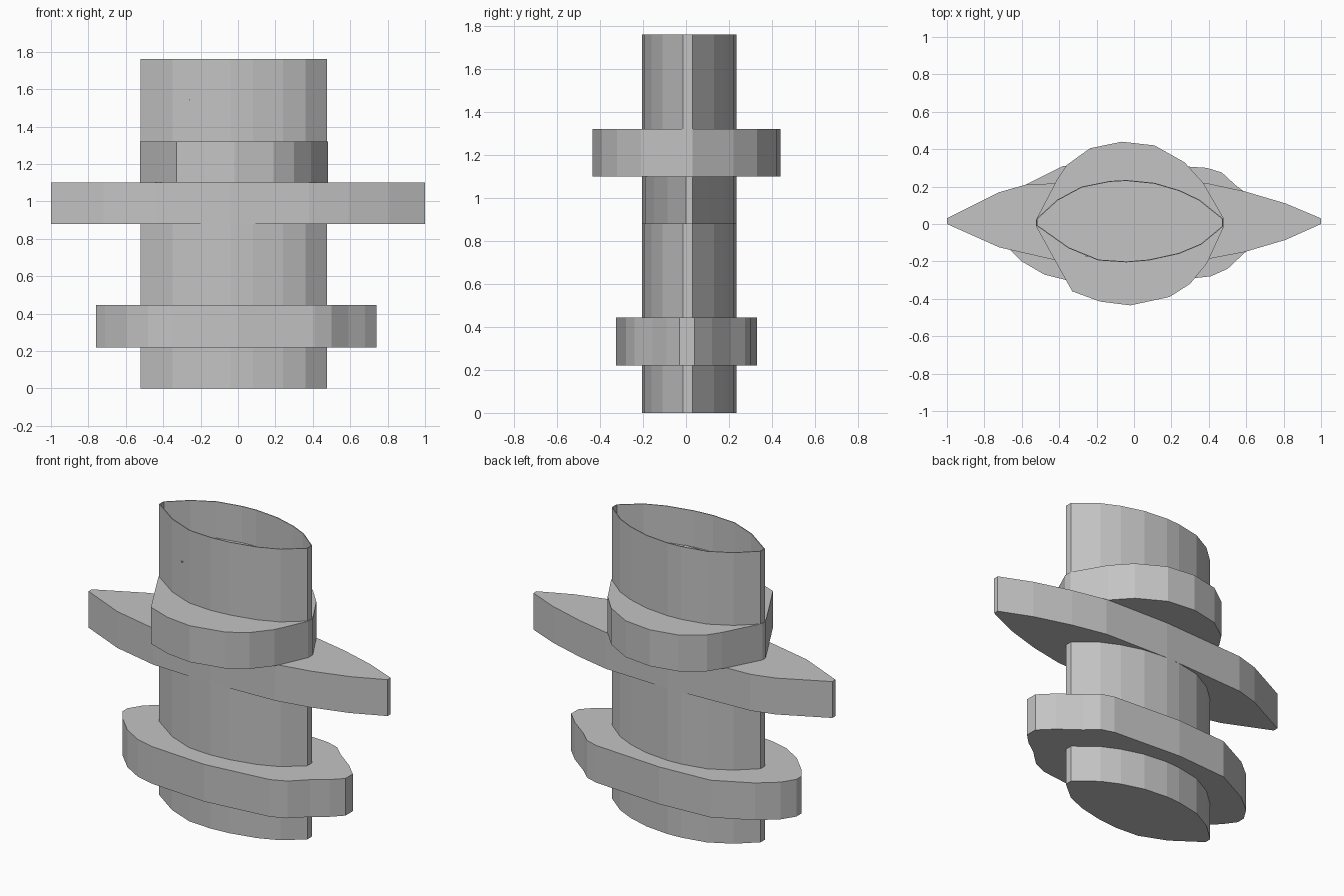
import bpy
import bmesh

if "Cube" in bpy.data.objects:
    bpy.data.objects.remove(bpy.data.objects["Cube"])

# One plain grey for everything
GREY = (0.55, 0.55, 0.55, 1.0)
grey = bpy.data.materials.new("plain grey")
grey.use_nodes = True
grey.diffuse_color = GREY
grey.node_tree.nodes["Principled BSDF"].inputs["Base Color"].default_value = GREY

LAYER = 0.22  # height of one slab in the stack

# Outlines run along the back from -x to +x, then return along the front
CORE = [(-.52, .03), (-.41, .13), (-.28, .20), (-.13, .23), (-.04, .235),
        (.11, .22), (.245, .18), (.35, .13), (.475, .03),
        (.475, -.015), (.36, -.11), (.24, -.16), (.08, -.195), (-.04, -.205),
        (-.19, -.195), (-.35, -.13), (-.52, -.01)]
LOWER = [(-.76, .03), (-.71, .11), (-.60, .20), (-.50, .25), (-.38, .31),
         (-.05, .33), (.39, .30), (.47, .275), (.54, .21), (.66, .12), (.74, .04),
         (.74, -.03), (.68, -.09), (.59, -.155), (.50, -.24), (.41, -.28),
         (0, -.325), (-.36, -.30), (-.48, -.27), (-.60, -.20), (-.71, -.09), (-.76, -.02)]
WING = [(-1, .03), (-.72, .17), (-.58, .21), (-.04, .235), (.38, .22),
        (.59, .175), (.81, .11), (1, .03),
        (1, 0), (.81, -.085), (.59, -.15), (.38, -.19), (-.04, -.205),
        (-.435, -.19), (-.72, -.125), (-1, 0)]
ROUND = [(-.525, .02), (-.41, .24), (-.36, .315), (-.235, .405), (-.065, .44),
         (.11, .42), (.27, .33), (.37, .22), (.48, .03),
         (.48, -.015), (.39, -.21), (.30, -.32), (.19, -.39), (-.02, -.435),
         (-.18, -.415), (-.33, -.36), (-.42, -.20), (-.525, -.01)]


def finish(name, bm):
    bmesh.ops.recalc_face_normals(bm, faces=bm.faces[:])
    mesh = bpy.data.meshes.new(name)
    bm.to_mesh(mesh)
    bm.free()
    mesh.materials.append(grey)
    obj = bpy.data.objects.new(name, mesh)
    bpy.context.collection.objects.link(obj)
    return obj


def slab(name, outline, bottom, top, cavity=0.0):
    """Extrude an outline upward, with an optional thin-walled well in its top."""
    bm = bmesh.new()
    base = bm.faces.new([bm.verts.new((x, y, bottom)) for x, y in outline])
    grown = bmesh.ops.extrude_face_region(bm, geom=[base], use_keep_orig=True)["geom"]
    lid = next(g for g in grown if isinstance(g, bmesh.types.BMFace))
    for v in lid.verts:
        v.co.z = top
    if cavity:
        bmesh.ops.recalc_face_normals(bm, faces=bm.faces[:])
        bmesh.ops.inset_region(bm, faces=[lid], thickness=0.005, use_even_offset=True)
        sunk = bmesh.ops.extrude_face_region(bm, geom=[lid])["geom"]
        bmesh.ops.delete(bm, geom=[lid] if lid.is_valid else [], context="FACES_ONLY")
        for v in (g for g in sunk if isinstance(g, bmesh.types.BMVert)):
            v.co.z = top - cavity
    return finish(name, bm)


# Upright core, with an open well one layer deep at the top
slab("core_column", CORE, 0, 8 * LAYER, cavity=LAYER)

# Broad slabs threaded on the core
slab("lower_collar", LOWER, LAYER, 2 * LAYER + 0.005)
slab("pointed_wing", WING, 4 * LAYER, 5 * LAYER)
slab("round_collar", ROUND, 5 * LAYER, 6 * LAYER)

# Thin plate on the floor of the well
PLATE = [(-.26, -.12), (.13, -.12), (.13, -.175), (-.26, -.175)]
slab("well_plate", PLATE, 7 * LAYER, 7 * LAYER + 0.006)
